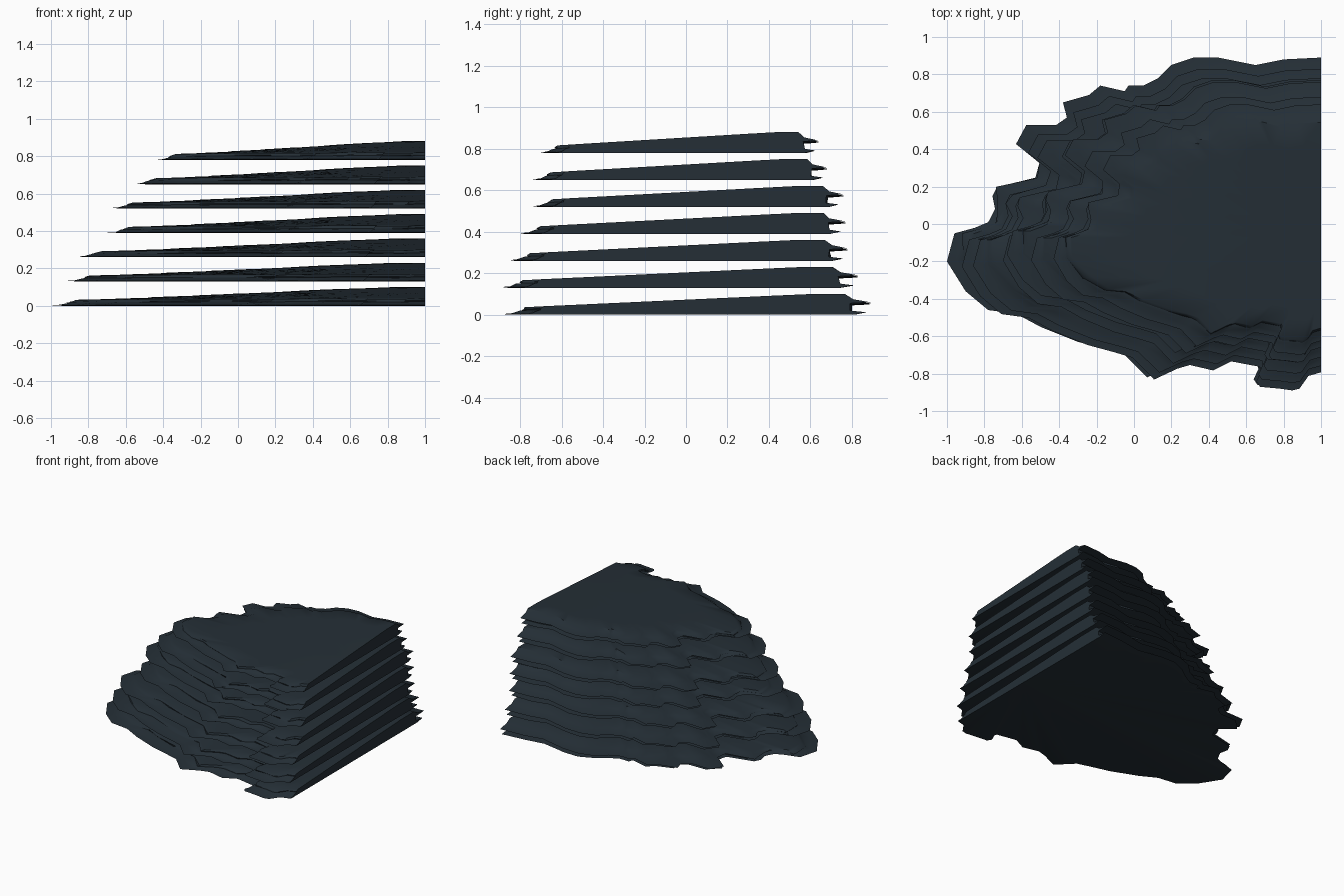
import bpy, bmesh, math, random

if "Cube" in bpy.data.objects:
    bpy.data.objects.remove(bpy.data.objects["Cube"])

random.seed(4)

slate = bpy.data.materials.new("dark slate")
slate.diffuse_color = (0.018, 0.028, 0.037, 1)
slate.use_nodes = True
slate.node_tree.nodes["Principled BSDF"].inputs["Base Color"].default_value = slate.diffuse_color

# Ragged outline of the widest slab, from back corner round to front corner
OUTLINE = [(1, .89), (.8, .88), (.65, .85), (.5, .88), (.45, .89), (.32, .89), (.2, .85),
           (.13, .78), (.05, .74), (-.03, .74), (-.05, .71), (-.18, .74), (-.24, .69),
           (-.38, .65), (-.36, .57), (-.42, .53), (-.58, .53), (-.64, .43), (-.52, .33),
           (-.54, .25), (-.75, .2), (-.77, .15), (-.75, .08), (-.78, .01), (-.85, -.02),
           (-.96, -.05), (-1, -.2), (-.9, -.36), (-.78, -.46), (-.63, -.48), (-.5, -.55),
           (-.3, -.63), (-.15, -.67), (-.05, -.7), (.07, -.82), (.2, -.76), (.27, -.74),
           (.4, -.77), (.5, -.72), (.66, -.75), (.67, -.8), (.64, -.83), (.66, -.86),
           (.77, -.87), (.84, -.88), (.88, -.87), (.93, -.8), (1, -.78)]

# Each slab: left end, front end, back end
LAYERS = [(-1, -.88, .89), (-.92, -.89, .83), (-.86, -.85, .78), (-.70, -.80, .77),
          (-.68, -.74, .76), (-.55, -.74, .68), (-.43, -.70, .64)]

# Edge rings from underside to top: height fraction, inset at left, front, back
RINGS = [(0, .03, .03, .09), (.12, 0, 0, .03), (.2, .015, .05, .1), (.55, .025, .09, .1),
         (.6, .02, .11, 0), (.75, .03, .11, .09), (1, .045, .13, .13),
         (1, .25, .3, .3), (1, .5, .5, .5), (1, .75, .75, .75)]
CY = -0.05


def surface(x, y):
    """Tilted, gently twisted top of a slab."""
    return .051 + .0215 * x + .023 * (x + 1) * y


def make_slab(index, bounds):
    x0, y0, y1 = bounds
    bm = bmesh.new()

    def add(x, y, z):
        sx = 1 - (1 - x) * (1 - x0) / 2
        sy = y0 + (y + .88) / 1.77 * (y1 - y0)
        return bm.verts.new((sx, sy, .13 * index + z))

    rings = []
    for zf, left, front, back in RINGS:
        ring = []
        for x, y in OUTLINE:
            f, b = min(1, max(0, -y / .6)), min(1, max(0, y / .6))
            inset = left * (1 - f - b) + front * f + back * b
            if .01 < inset < .2:
                inset += random.uniform(-.008, .008)
            px, py = 1 - (1 - x) * (1 - inset), CY + (y - CY) * (1 - inset)
            ring.append(add(px, py, zf * min(.1, surface(px, py))))
        rings.append(ring)
    # Ledges, flat right-hand cut, and top surface
    n = len(OUTLINE)
    for a, b in zip(rings, rings[1:]):
        for i in range(n):
            j = (i + 1) % n
            bm.faces.new((a[i], a[j], b[j], b[i]))
    # Close the middle of the top and underside at the cut edge
    for ring, z in ((rings[0], 0), (rings[-1], surface(1, CY))):
        mid = add(1, CY, z)
        for i in range(n - 1):
            bm.faces.new((ring[i], ring[i + 1], mid))
    bmesh.ops.recalc_face_normals(bm, faces=bm.faces)
    top = [f for f in bm.faces if mid in f.verts]
    if sum(f.normal.z for f in top) < 0:
        bmesh.ops.reverse_faces(bm, faces=bm.faces)
    mesh = bpy.data.meshes.new("rock_slab")
    bm.to_mesh(mesh)
    bm.free()
    mesh.materials.append(slate)
    obj = bpy.data.objects.new(f"rock_slab_{index + 1}", mesh)
    bpy.context.collection.objects.link(obj)
    bpy.ops.object.select_all(action='DESELECT')
    obj.select_set(True)
    bpy.context.view_layer.objects.active = obj
    bpy.ops.object.shade_smooth_by_angle(angle=math.radians(40))


# Stack of seven slabs shrinking upward
for i, bounds in enumerate(LAYERS):
    make_slab(i, bounds)
